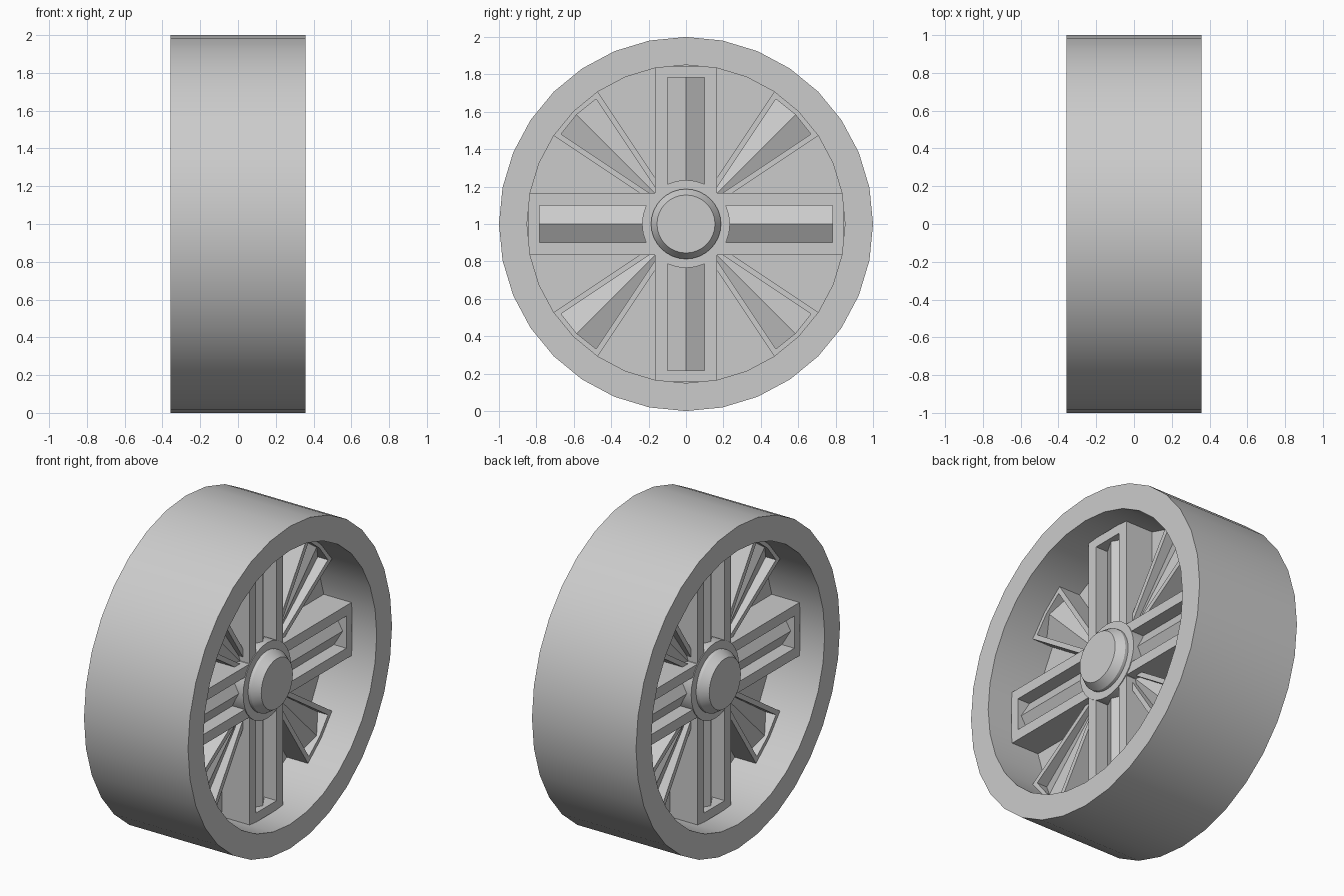
import bpy, bmesh, math
from mathutils import Matrix

if "Cube" in bpy.data.objects:
    bpy.data.objects.remove(bpy.data.objects["Cube"])

AXLE_Z = 1.0
SIDES = 32


def finish(name, verts, faces, matrix=None, smooth=None):
    """Make an object at the axle centre; local x is the axle."""
    me = bpy.data.meshes.new(name)
    me.from_pydata(verts, [], faces)
    bm = bmesh.new()
    bm.from_mesh(me)
    bmesh.ops.recalc_face_normals(bm, faces=bm.faces)
    if matrix:
        bm.transform(matrix)
    bm.to_mesh(me)
    bm.free()
    ob = bpy.data.objects.new(name, me)
    ob.location.z = AXLE_Z
    bpy.context.collection.objects.link(ob)
    if smooth:
        bpy.ops.object.select_all(action='DESELECT')
        ob.select_set(True)
        bpy.context.view_layer.objects.active = ob
        bpy.ops.object.shade_smooth_by_angle(angle=math.radians(smooth))
    return ob


def lathe(name, profile, closed=False):
    """Turn (x, radius) points around the axle."""
    n = len(profile)
    verts = [(x, r * math.sin(2 * math.pi * i / SIDES), r * math.cos(2 * math.pi * i / SIDES))
             for i in range(SIDES) for x, r in profile]
    faces = []
    for i in range(SIDES):
        j = (i + 1) % SIDES
        for k in range(n if closed else n - 1):
            m = (k + 1) % n
            faces.append((i * n + k, i * n + m, j * n + m, j * n + k))
    if not closed:
        faces += [[i * n for i in range(SIDES)], [i * n + n - 1 for i in range(SIDES)]]
    return finish(name, verts, faces, smooth=30)


# rim, centre web and double-sided hub with bevelled caps
lathe("rim", [(-0.357, 1), (0.357, 1), (0.357, 0.85), (-0.357, 0.85)], closed=True)
lathe("web_disc", [(-0.005, 0.852), (0.005, 0.852)])
half = [(0.2, 0.235), (0.2, 0.187), (0.22, 0.187), (0.268, 0.155)]
lathe("hub", [(-x, r) for x, r in reversed(half)] + half)


def extrude(profile, r0, r1):
    """Extrude (t, x) profile along the radius (local z)."""
    n = len(profile)
    verts = [(x, t, r) for r in (r0, r1) for t, x in profile]
    faces = [(k, (k + 1) % n, n + (k + 1) % n, n + k) for k in range(n)]
    return verts, faces + [list(range(n)), list(range(n, 2 * n))]


def straight_spoke(matrix):
    # channel with a ridge along its floor, closed at the outer end
    left = [(-0.165, 0), (-0.165, 0.195), (-0.1, 0.195), (-0.1, 0.11)]
    channel = left + [(0, 0.17)] + [(-t, x) for t, x in reversed(left)]
    finish("straight_spoke", *extrude(channel, 0.15, 0.784), matrix)
    block = [(-0.165, 0), (-0.165, 0.195), (0.165, 0.195), (0.165, 0)]
    finish("spoke_end", *extrude(block, 0.784, 0.841), matrix)


def wedge_spoke(matrix):
    # tapered block with a recessed, softly ridged floor
    outer = [(-0.04, 0.2), (-0.167, 0.836), (0, 0.851), (0.167, 0.836), (0.04, 0.2), (0, 0.2)]
    inner = [(-0.01, 0.2), (-0.132, 0.812), (0, 0.827), (0.132, 0.812), (0.01, 0.2), (0, 0.2)]
    depth = [0.125, 0.08, 0.13, 0.08, 0.125, 0.13]
    verts = [(0, t, r) for t, r in outer] + [(0.15, t, r) for t, r in outer]
    verts += [(0.15, t, r) for t, r in inner]
    verts += [(d, t, r) for (t, r), d in zip(inner, depth)]
    faces = [(a * 6 + k, a * 6 + (k + 1) % 6, a * 6 + 6 + (k + 1) % 6, a * 6 + 6 + k)
             for a in range(3) for k in range(6)]
    faces = [f for f in faces if len({verts[i] for i in f}) == 4]
    faces += [(18, 19, 20, 23), (23, 20, 21, 22), (0, 1, 2, 3, 4, 5)]
    finish("wedge_spoke", verts, faces, matrix, smooth=42)


# four straight and four wedge spokes on each side
for side in (0, math.pi):
    turn = Matrix.Rotation(side, 4, 'Z')
    for q in range(4):
        straight_spoke(turn @ Matrix.Rotation(q * math.pi / 2, 4, 'X'))
        wedge_spoke(turn @ Matrix.Rotation((q + 0.5) * math.pi / 2, 4, 'X'))
